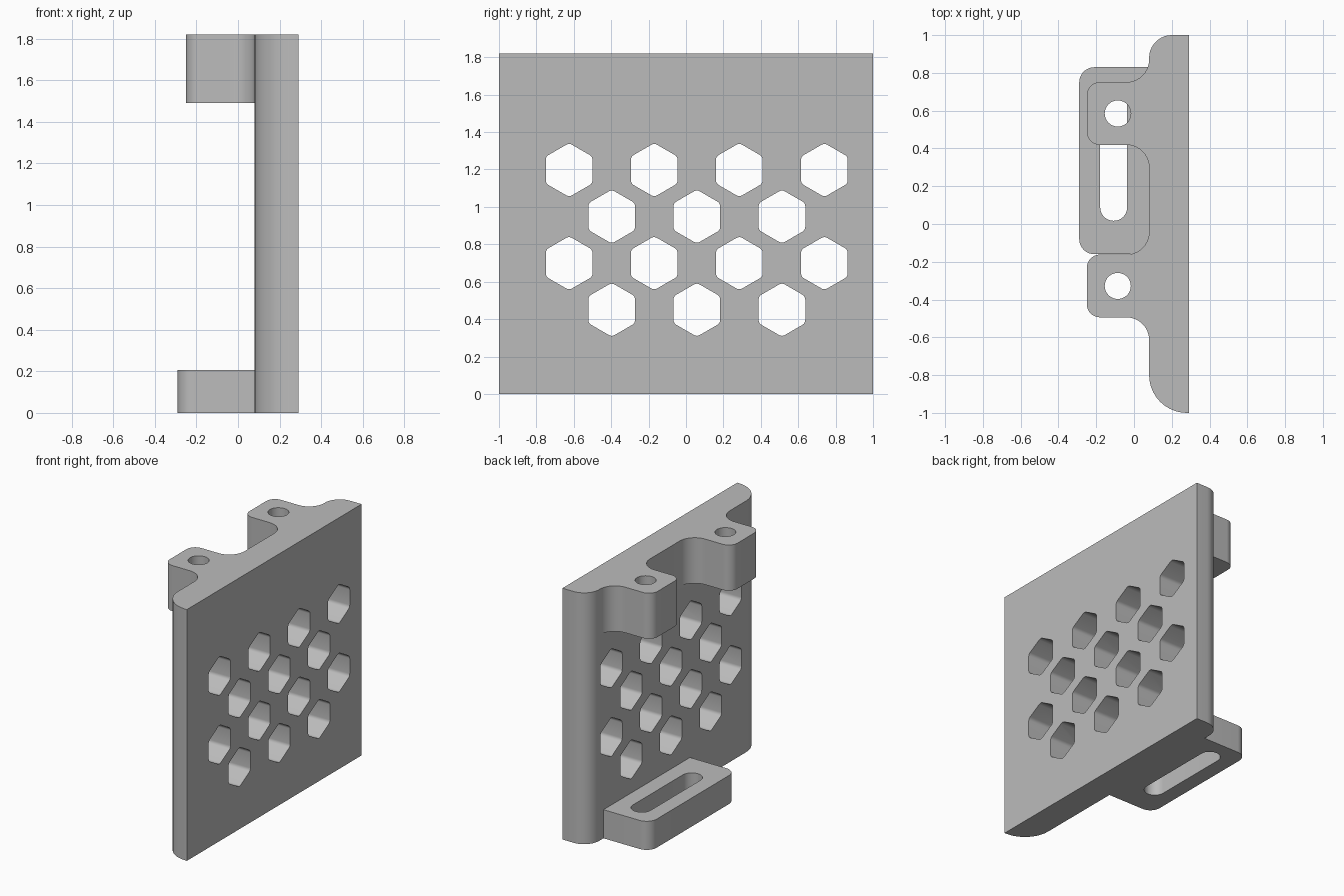
import bpy
import bmesh
import math
from mathutils import Vector

old = bpy.data.objects.get("Cube")
if old:
    bpy.data.objects.remove(old, do_unlink=True)

# Single grey material
grey = bpy.data.materials.new("plain grey")
grey.use_nodes = True
colour = (0.5, 0.5, 0.5, 1)
grey.diffuse_color = colour
grey.node_tree.nodes["Principled BSDF"].inputs["Base Color"].default_value = colour


def rounded(corners, steps=10):
    """Outline from (x, y, radius) corners, each replaced by a tangent arc."""
    out = []
    for i, (x, y, r) in enumerate(corners):
        p = Vector((x, y))
        if r == 0:
            out.append(p)
            continue
        u = (Vector(corners[i - 1][:2]) - p).normalized()
        v = (Vector(corners[(i + 1) % len(corners)][:2]) - p).normalized()
        half = u.angle(v) / 2
        centre = p + (u + v).normalized() * r / math.sin(half)
        a = p + u * r / math.tan(half) - centre
        b = p + v * r / math.tan(half) - centre
        sweep = math.pi - 2 * half
        for k in range(steps + 1):
            t = k / steps
            out.append(centre + (a * math.sin((1 - t) * sweep)
                                 + b * math.sin(t * sweep)) / math.sin(sweep))
    return [p for i, p in enumerate(out) if (p - out[i - 1]).length > 1e-4]


def box(x0, x1, y0, y1, r):
    return rounded([(x0, y0, r), (x1, y0, r), (x1, y1, r), (x0, y1, r)])


def prism(name, outline, lo, hi, along_x=False):
    bm = bmesh.new()
    place = (lambda p, h: (h, p.x, p.y)) if along_x else (lambda p, h: (p.x, p.y, h))
    base = bm.faces.new([bm.verts.new(place(p, lo)) for p in outline])
    moved = bmesh.ops.extrude_face_region(bm, geom=[base])["geom"]
    shift = Vector((hi - lo, 0, 0)) if along_x else Vector((0, 0, hi - lo))
    bmesh.ops.translate(bm, vec=shift,
                        verts=[g for g in moved if isinstance(g, bmesh.types.BMVert)])
    bmesh.ops.recalc_face_normals(bm, faces=bm.faces)
    mesh = bpy.data.meshes.new(name)
    bm.to_mesh(mesh)
    bm.free()
    mesh.materials.append(grey)
    obj = bpy.data.objects.new(name, mesh)
    bpy.context.collection.objects.link(obj)
    return obj


# Upright panel with rounded rear corners
FACE, BACK, TOP = 0.08, 0.29, 1.82
bracket = prism("mounting_bracket", rounded(
    [(BACK, -1, 0), (BACK, 1, 0), (FACE, 1, 0.12), (FACE, -1, 0.2)]), 0, TOP)
bpy.context.view_layer.objects.active = bracket
bracket.select_set(True)


def combine(tool, operation):
    tool.hide_render = True
    mod = bracket.modifiers.new(operation.lower(), "BOOLEAN")
    mod.operation = operation
    mod.solver = "EXACT"
    mod.object = tool
    bpy.ops.object.modifier_apply(modifier=mod.name)
    bpy.data.objects.remove(tool, do_unlink=True)


# Two upper ears, blended into the panel, each with a screw hole
R = 0.12
for middle in (0.585, -0.328):
    lo, hi = middle - 0.166, middle + 0.166
    ear = rounded([(0.18, hi + R, 0), (FACE, hi + R, 0), (FACE, hi, R),
                   (-0.25, hi, 0.07), (-0.25, lo, 0.07),
                   (FACE, lo, R), (FACE, lo - R, 0), (0.18, lo - R, 0)])
    combine(prism("upper_ear", ear, 1.49, TOP), "UNION")
    hole = box(-0.155, -0.017, middle - 0.069, middle + 0.069, 0.069)
    combine(prism("screw_hole", hole, 1.4, 1.9), "DIFFERENCE")

# Lower tab with a long slot
tab = rounded([(0.18, -0.16, 0), (0.18, 0.83, 0), (-0.29, 0.83, 0.08), (-0.29, -0.16, 0.08)])
combine(prism("lower_tab", tab, 0, 0.207), "UNION")
combine(prism("slot", box(-0.179, -0.036, 0.017, 0.73, 0.0714), -0.1, 0.3), "DIFFERENCE")

# Staggered rows of rounded hexagonal holes through the panel
for row in range(4):
    z = 1.197 - row * 0.249
    count, first = (4, -0.625) if row % 2 == 0 else (3, -0.397)
    for i in range(count):
        y = first + i * 0.455
        hexagon = [(y + 0.144 * math.sin(k * math.pi / 3),
                    z + 0.144 * math.cos(k * math.pi / 3), 0.03) for k in range(6)]
        combine(prism("hex_hole", rounded(hexagon, 4), 0, 0.4, True), "DIFFERENCE")

bpy.ops.object.shade_smooth_by_angle(angle=math.radians(30))
